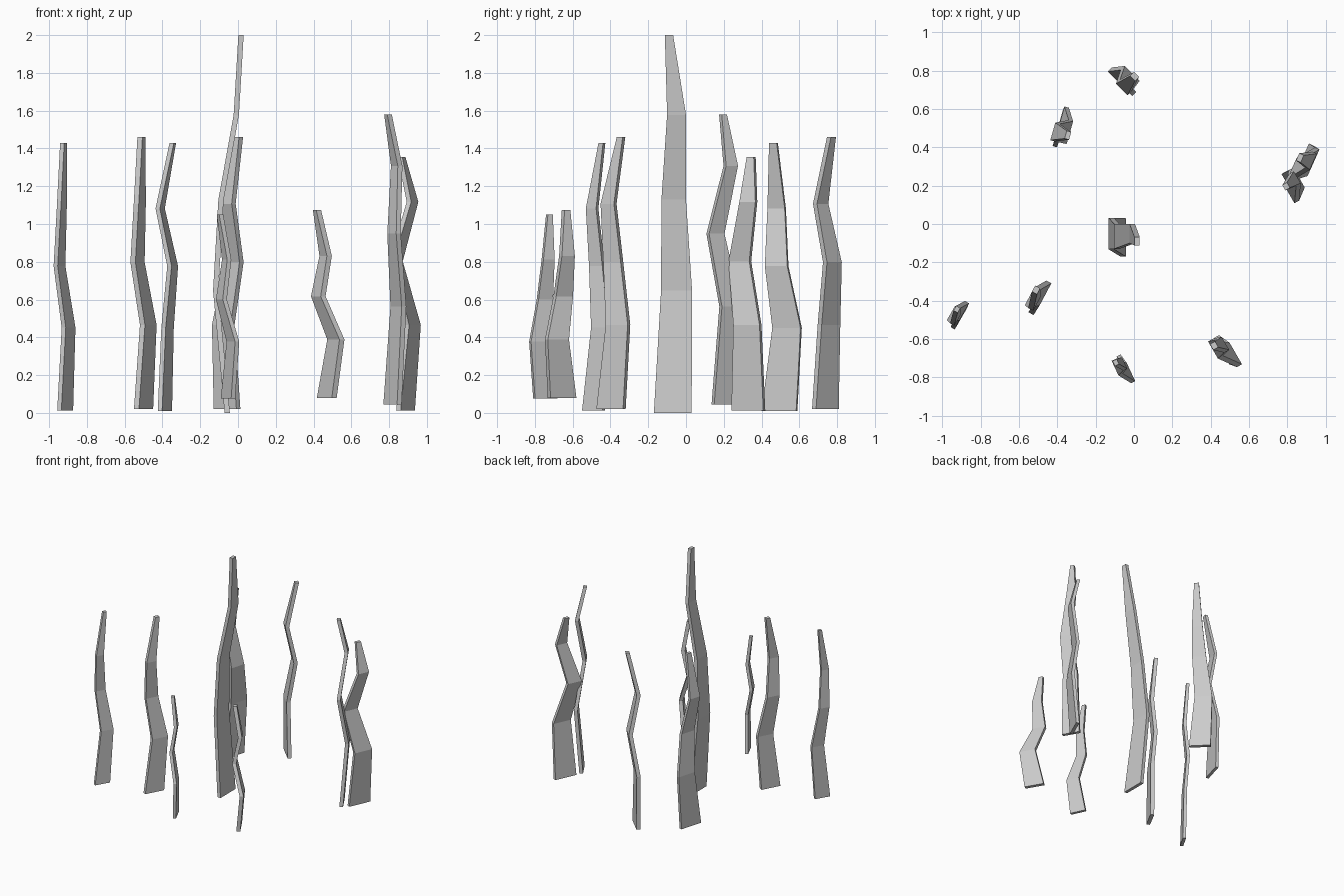
import bpy, bmesh, math

TAPER = (1.0, 0.82, 0.65, 0.5, 0.22)   # width along each blade
LEVELS = (0.31, 0.54, 0.755)           # heights of the bends


def blade(name, angle, width, thick, z0, z1, xs, ys, stretch=1.0):
    """Bent, tapering flat blade made of five rectangular rings."""
    a = math.radians(angle)
    ux, uy = math.cos(a), math.sin(a)
    levels = [0] + [f * stretch for f in LEVELS] + [1]
    bm = bmesh.new()
    rings = []
    for f, k, cx, cy in zip(levels, TAPER, xs, ys):
        w, t = width * k / 2, thick / 2
        z = z0 + (z1 - z0) * f
        rings.append([bm.verts.new((cx + ux * w * i - uy * t * j,
                                    cy + uy * w * i + ux * t * j, z))
                      for i, j in ((-1, -1), (1, -1), (1, 1), (-1, 1))])
    for lo, hi in zip(rings, rings[1:]):
        for i in range(4):
            n = (i + 1) % 4
            bm.faces.new((lo[i], lo[n], hi[n], hi[i]))
    bm.faces.new(rings[0][::-1])
    bm.faces.new(rings[-1])
    bmesh.ops.recalc_face_normals(bm, faces=bm.faces)
    mesh = bpy.data.meshes.new(name)
    bm.to_mesh(mesh)
    bm.free()
    bpy.context.collection.objects.link(bpy.data.objects.new(name, mesh))


# Tall central blade
blade("centre_blade", 90, 0.20, 0.028, 0.0, 2.0,
      (-.057, -.118, -.09, -.009, .016), (-.07, -.05, -.065, -.05, -.09), 1.045)

# Left side blades
blade("outer_left_blade", 60, 0.125, 0.025, 0.012, 1.43,
      (-.915, -.897, -.945, -.933, -.924), (-.49, -.452, -.472, -.497, -.445))
blade("inner_left_blade", 62, 0.16, 0.03, 0.02, 1.46,
      (-.50, -.475, -.532, -.52, -.511), (-.397, -.36, -.385, -.41, -.344))
blade("back_left_blade", 74, 0.19, 0.024, 0.01, 1.43,
      (-.387, -.373, -.346, -.412, -.345), (.495, .535, .48, .48, .463))

# Back blade
blade("back_blade", 135, 0.17, 0.03, 0.02, 1.46,
      (-.058, -.078, -.02, -.053, .003), (.738, .757, .775, .713, .77))

# Short front blades
blade("front_blade", 115, 0.13, 0.024, 0.075, 1.05,
      (-.053, -.027, -.088, -.06, -.095), (-.745, -.777, -.747, -.73, -.723))
blade("front_right_blade", 120, 0.158, 0.03, 0.08, 1.075,
      (.47, .518, .425, .464, .418), (-.656, -.683, -.65, -.63, -.635))

# Right side pair
blade("right_tall_blade", 120, 0.145, 0.028, 0.045, 1.58,
      (.818, .849, .826, .84, .794), (.205, .235, .156, .237, .196), 1.09)
blade("right_wide_blade", 66, 0.185, 0.026, 0.012, 1.355,
      (.887, .925, .836, .924, .866), (.33, .325, .285, .33, .345), 1.09)
